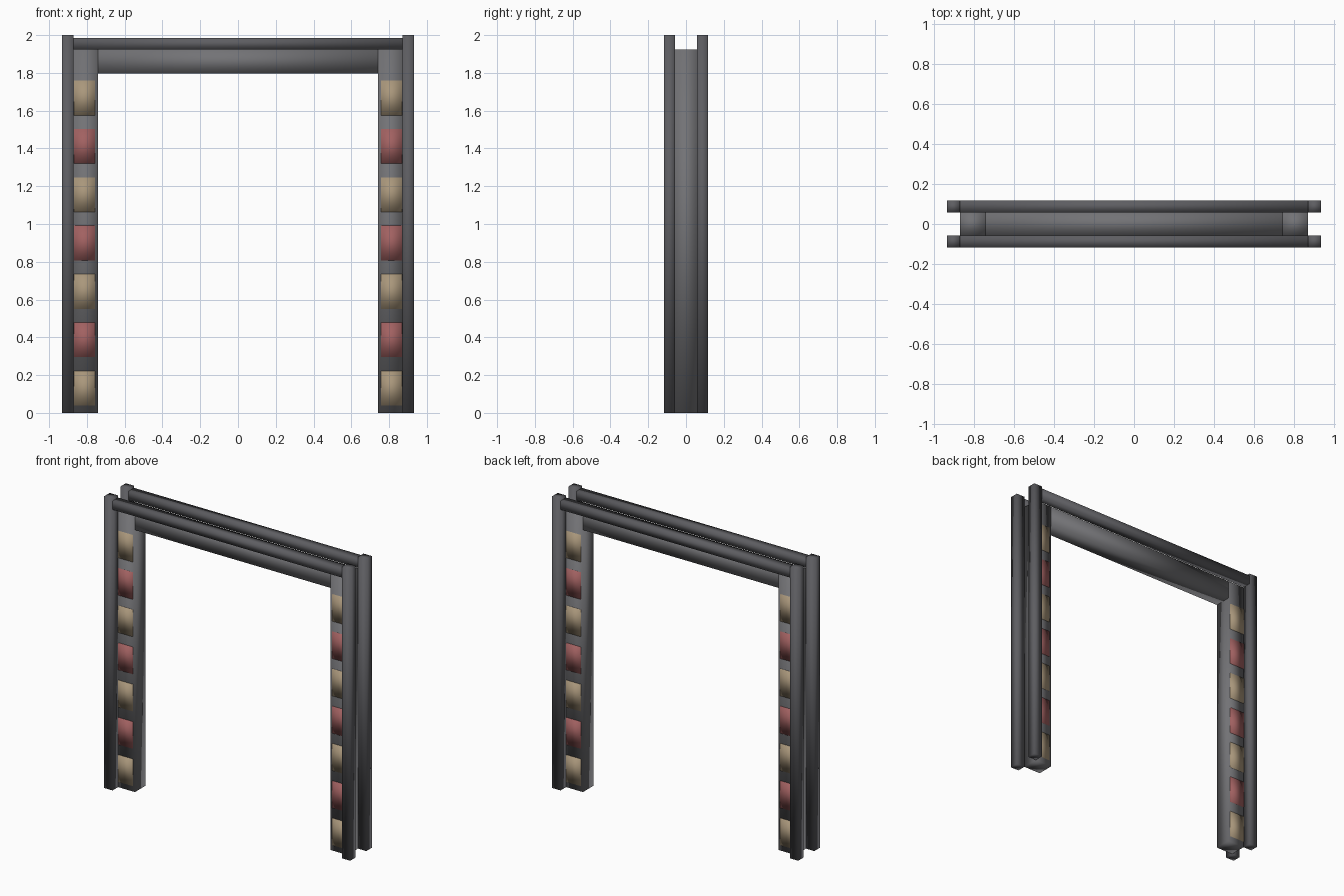
import bpy

if "Cube" in bpy.data.objects:
    bpy.data.objects.remove(bpy.data.objects["Cube"])


def material(name, rgb):
    m = bpy.data.materials.new(name)
    m.diffuse_color = (*rgb, 1)
    m.use_nodes = True
    m.node_tree.nodes["Principled BSDF"].inputs["Base Color"].default_value = m.diffuse_color
    return m


STEEL = material("dark_grey", (0.17, 0.17, 0.18))
TRIM = material("trim_grey", (0.11, 0.11, 0.12))
TAN = material("tan", (0.40, 0.31, 0.20))
RED = material("dull_red", (0.36, 0.12, 0.12))


def box(name, x, y, z, mat):
    """Soft-shaded box from (min, max) pairs; each pair may be in either order."""
    centre = [(a + b) / 2 for a, b in (x, y, z)]
    size = [abs(b - a) for a, b in (x, y, z)]
    bpy.ops.mesh.primitive_cube_add(size=1, location=centre)
    ob = bpy.context.object
    ob.name = name
    for v in ob.data.vertices:
        v.co = [c * s for c, s in zip(v.co, size)]
    for p in ob.data.polygons:
        p.use_smooth = True
    ob.data.materials.append(mat)
    return ob


HALF_W, JAMB_OUT, JAMB_IN = 0.933, 0.87, 0.742
OUT_Y, IN_Y = 0.117, 0.057
HEAD_BOTTOM, HEAD_TOP = 1.797, 1.923

# Header between the jambs
box("header", (-JAMB_IN, JAMB_IN), (-IN_Y, IN_Y), (HEAD_BOTTOM, HEAD_TOP), STEEL)

for sx, side in ((-1, "left"), (1, "right")):
    # Jamb
    box(f"{side}_jamb", (sx * JAMB_IN, sx * JAMB_OUT), (-IN_Y, IN_Y), (0, HEAD_TOP), STEEL)
    for sy, face in ((-1, "front"), (1, "back")):
        # Outer trim post
        box(f"{side}_{face}_post", (sx * JAMB_OUT, sx * HALF_W),
            (sy * IN_Y, sy * OUT_Y), (0, 2), TRIM)
        # Alternating indicator panels
        for i in range(7):
            z = 0.131 + i * 0.256
            box(f"{side}_{face}_panel_{i + 1}", (sx * 0.758, sx * 0.867),
                (sy * (IN_Y - 0.01), sy * (IN_Y + 0.005)),
                (z - 0.092, z + 0.092), RED if i % 2 else TAN)

# Top trim rails
for sy, face in ((-1, "front"), (1, "back")):
    box(f"{face}_top_rail", (-JAMB_OUT, JAMB_OUT),
        (sy * IN_Y, sy * OUT_Y), (1.925, 1.985), TRIM)
